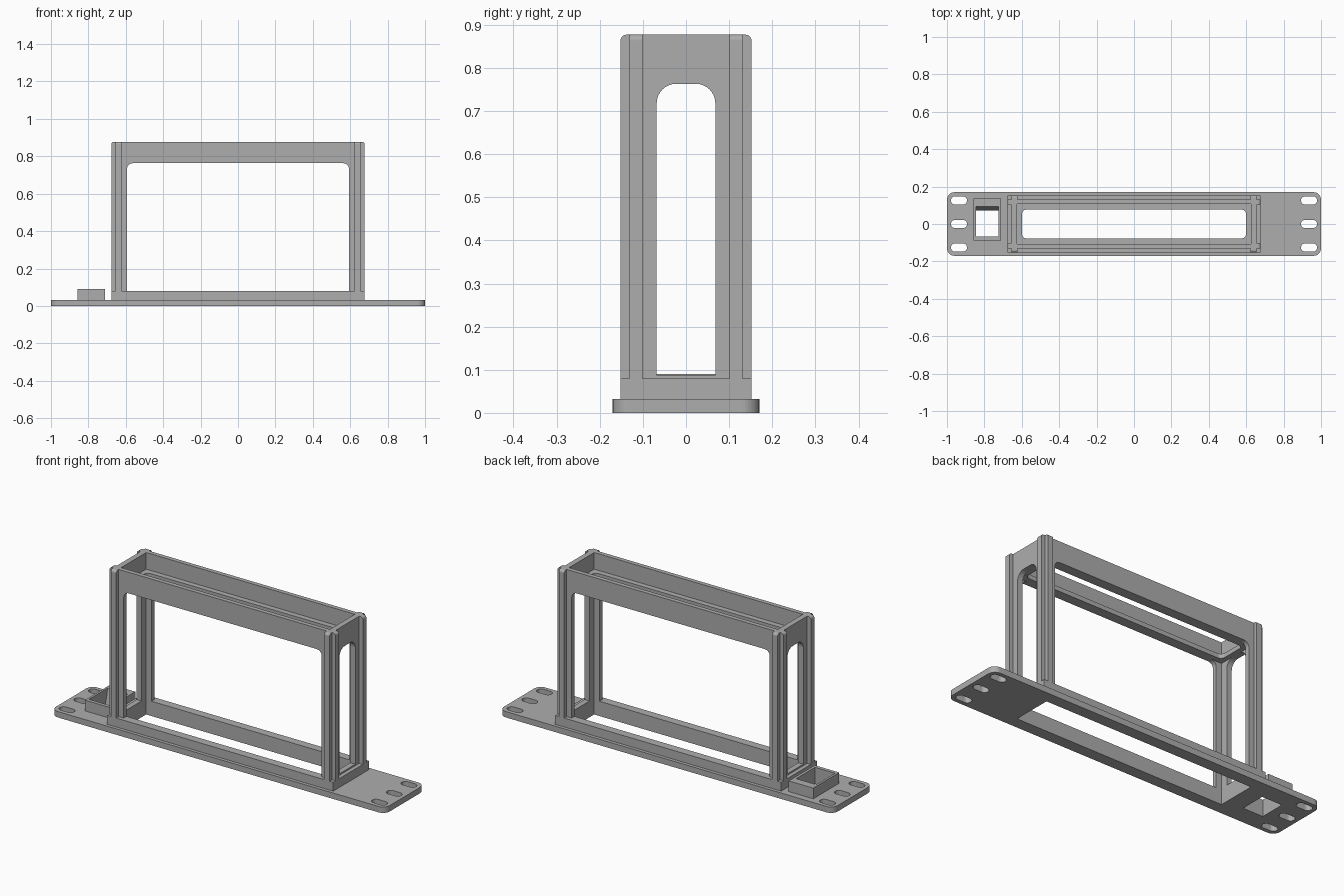
import bpy, bmesh, math

if "Cube" in bpy.data.objects:
    bpy.data.objects.remove(bpy.data.objects["Cube"])

grey = bpy.data.materials.new("light_grey")
grey.diffuse_color = (0.42, 0.42, 0.42, 1)
grey.use_nodes = True
grey.node_tree.nodes["Principled BSDF"].inputs["Base Color"].default_value = grey.diffuse_color


def profile(a0, b0, a1, b1, radii=(0, 0, 0, 0), n=8):
    """Rectangle outline, radii ordered bottom-left, bottom-right, top-right, top-left."""
    pts = []
    for i, (a, b, sa, sb) in enumerate([(a0, b0, 1, 1), (a1, b0, -1, 1),
                                        (a1, b1, -1, -1), (a0, b1, 1, -1)]):
        r = radii[i]
        if r == 0:
            pts.append((a, b))
            continue
        for k in range(n + 1):
            t = math.pi + (i + k / n) * math.pi / 2
            pts.append((a + sa * r + r * math.cos(t), b + sb * r + r * math.sin(t)))
    return pts


def prism(name, pts, axis, lo, hi, end_pts=None):
    """Extrude an outline along an axis; end_pts gives a tapered far end."""
    place = {'x': lambda a, b, h: (h, a, b), 'y': lambda a, b, h: (a, h, b),
             'z': lambda a, b, h: (a, b, h)}[axis]
    bm = bmesh.new()
    v0 = [bm.verts.new(place(a, b, lo)) for a, b in pts]
    v1 = [bm.verts.new(place(a, b, hi)) for a, b in (end_pts or pts)]
    bm.faces.new(v0)
    bm.faces.new(v1)
    for i in range(len(v0)):
        j = (i + 1) % len(v0)
        bm.faces.new((v0[i], v0[j], v1[j], v1[i]))
    bmesh.ops.recalc_face_normals(bm, faces=bm.faces)
    me = bpy.data.meshes.new(name)
    bm.to_mesh(me)
    bm.free()
    me.materials.append(grey)
    ob = bpy.data.objects.new(name, me)
    bpy.context.collection.objects.link(ob)
    return ob


def cut(ob, *cutters):
    """Subtract the cutters, then remove them."""
    for c in cutters:
        m = ob.modifiers.new("cut", 'BOOLEAN')
        m.operation, m.solver, m.object = 'DIFFERENCE', 'EXACT', c
    bpy.context.view_layer.update()
    ob.data = bpy.data.meshes.new_from_object(
        ob.evaluated_get(bpy.context.evaluated_depsgraph_get()))
    ob.modifiers.clear()
    for c in cutters:
        bpy.data.objects.remove(c)


def inner(lo, hi):
    return prism("cutter", profile(-0.625, -0.107, 0.625, 0.107), 'z', lo, hi)


def socket_hole():
    # slopes on the back side, wider at the top
    return prism("cutter", profile(-0.845, -0.068, -0.725, 0.066), 'z', -0.02, 0.108,
                 profile(-0.845, -0.068, -0.725, 0.097))


# Base plate with main opening, socket hole and mounting slots
plate = prism("base_plate", profile(-1, -0.17, 1, 0.17, (0.04,) * 4), 'z', 0, 0.032)
slots = [prism("cutter", profile(x - 0.043, y - 0.022, x + 0.043, y + 0.022, (0.0219,) * 4),
               'z', -0.02, 0.06)
         for x in (-0.936, 0.936) for y in (-0.126, 0, 0.126)]
cut(plate, inner(-0.02, 0.06), socket_hole(), *slots)

# Skirt around the foot of the frame
skirt = prism("skirt", profile(-0.677, -0.152, 0.677, 0.152), 'z', 0.032, 0.08)
cut(skirt, inner(0, 0.1))

# Upright frame walls with front and side windows
walls = prism("frame_walls", profile(-0.655, -0.131, 0.655, 0.131), 'z', 0.08, 0.877)
cut(walls, inner(0.05, 0.9),
    prism("cutter", profile(-0.593, 0.05, 0.593, 0.763, (0, 0, 0.03, 0.03)), 'y', -0.2, 0.2),
    prism("cutter", profile(-0.068, 0.088, 0.068, 0.763, (0, 0, 0.045, 0.045)), 'x', -0.8, 0.8))

# Ledge inside the top
ledge = prism("top_ledge", profile(-0.627, -0.109, 0.627, 0.109), 'z', 0.763, 0.787)
cut(ledge, prism("cutter", profile(-0.6, -0.077, 0.6, 0.077, (0.025,) * 4), 'z', 0.7, 0.85))

# Corner ribs on all four walls, rounded at the outer top edge
for sx in (-1, 1):
    for sy in (-1, 1):
        tag = ("left" if sx < 0 else "right") + ("_front" if sy < 0 else "_back")
        rib = profile(0.125, 0.08, 0.152, 0.877, (0, 0, 0.014, 0))
        prism("wall_rib_" + tag, [(sy * a, b) for a, b in rib], 'x', sx * 0.623, sx * 0.655)
        rib = profile(0.65, 0.08, 0.677, 0.877, (0, 0, 0.014, 0))
        prism("end_rib_" + tag, [(sx * a, b) for a, b in rib], 'y', sy * 0.101, sy * 0.131)

# Raised socket on the left of the plate
socket = prism("socket", profile(-0.857, -0.087, -0.71, 0.135), 'z', 0.032, 0.09)
cut(socket, socket_hole())
